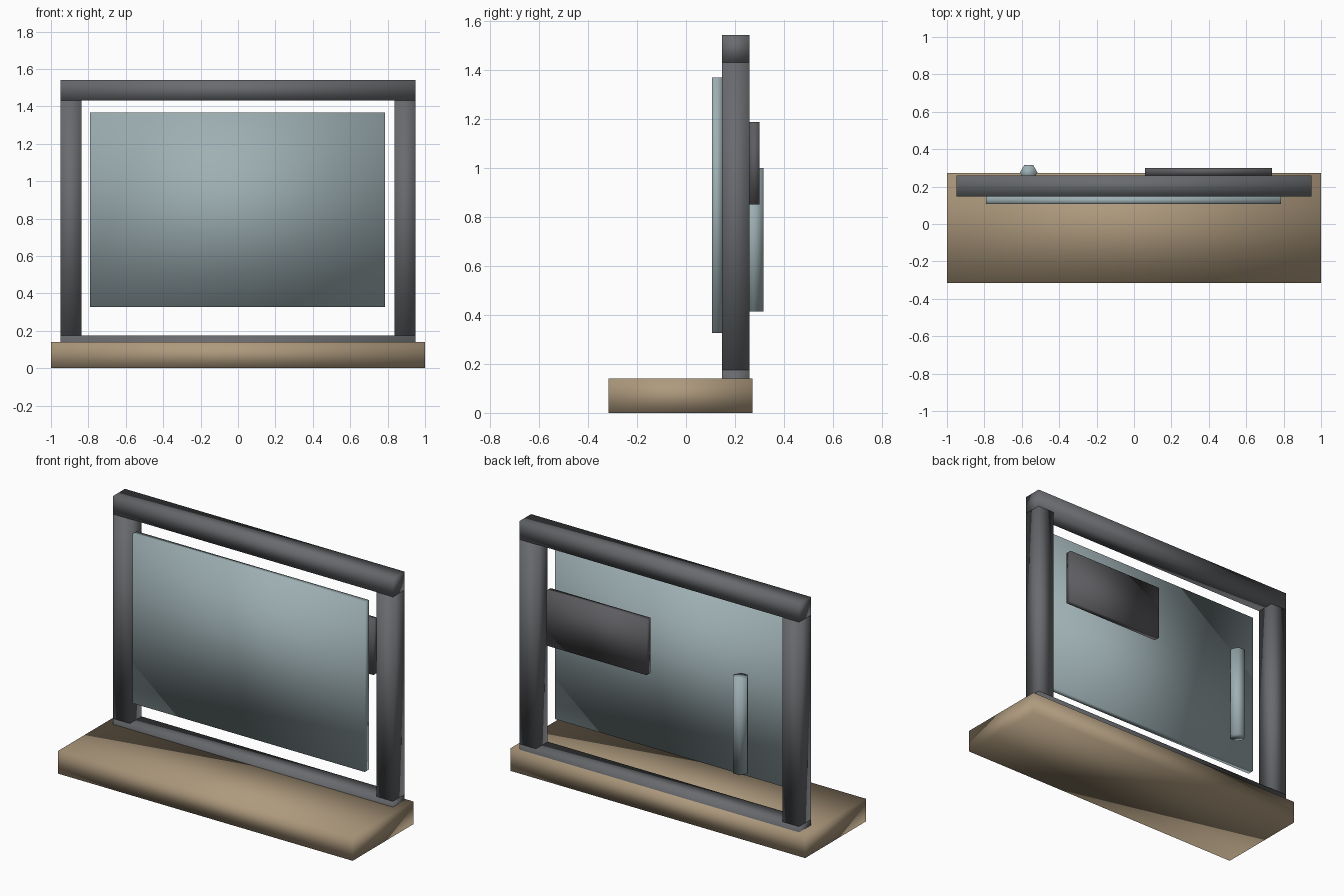
import bpy
import bmesh
from math import pi
from mathutils import Matrix, Vector

cube = bpy.data.objects.get("Cube")
if cube:
    bpy.data.objects.remove(cube, do_unlink=True)


def material(name, rgb):
    mat = bpy.data.materials.new(name)
    mat.use_nodes = True
    color = (*rgb, 1.0)
    mat.diffuse_color = color
    mat.node_tree.nodes["Principled BSDF"].inputs["Base Color"].default_value = color
    return mat


frame_gray = material("frame gray", (0.14, 0.145, 0.155))
plate_gray = material("plate gray", (0.11, 0.11, 0.12))
panel_blue = material("panel blue gray", (0.34, 0.43, 0.45))
base_tan = material("base tan", (0.42, 0.32, 0.205))


def finish(name, bm, mat):
    """Turn the bmesh into a softly shaded object."""
    for face in bm.faces:
        face.smooth = True
    mesh = bpy.data.meshes.new(name)
    bm.to_mesh(mesh)
    bm.free()
    mesh.materials.append(mat)
    obj = bpy.data.objects.new(name, mesh)
    bpy.context.collection.objects.link(obj)
    return obj


def box(name, x, y, z, mat):
    """Box given by its (low, high) range on each axis."""
    spans = (x, y, z)
    center = Vector([(a + b) / 2 for a, b in spans])
    size = Vector([b - a for a, b in spans])
    bm = bmesh.new()
    bmesh.ops.create_cube(
        bm, size=1, matrix=Matrix.Translation(center) @ Matrix.Diagonal((*size, 1)))
    return finish(name, bm, mat)


# Base slab
box("base", (-1, 1), (-0.316, 0.272), (0, 0.14), base_tan)

# Frame: two rails and two posts of the same square section
depth = (0.146, 0.26)
box("top_rail", (-0.95, 0.95), depth, (1.43, 1.542), frame_gray)
box("bottom_rail", (-0.95, 0.95), depth, (0.06, 0.175), frame_gray)
for side, x in (("right", (-0.95, -0.837)), ("left", (0.837, 0.95))):
    box(side + "_post", x, depth, (0.175, 1.43), frame_gray)

# Front panel and the plate behind it
box("front_panel", (-0.79, 0.787), (0.106, 0.146), (0.327, 1.368), panel_blue)
box("back_plate", (0.058, 0.738), (0.26, 0.299), (0.85, 1.188), plate_gray)

# Upright six-sided handle at the back
bm = bmesh.new()
bmesh.ops.create_cone(
    bm, cap_ends=True, segments=6, radius1=0.047, radius2=0.047, depth=0.585,
    matrix=Matrix.Translation((-0.563, 0.275, 0.707)) @ Matrix.Rotation(pi / 6, 4, "Z"))
finish("handle", bm, panel_blue)
